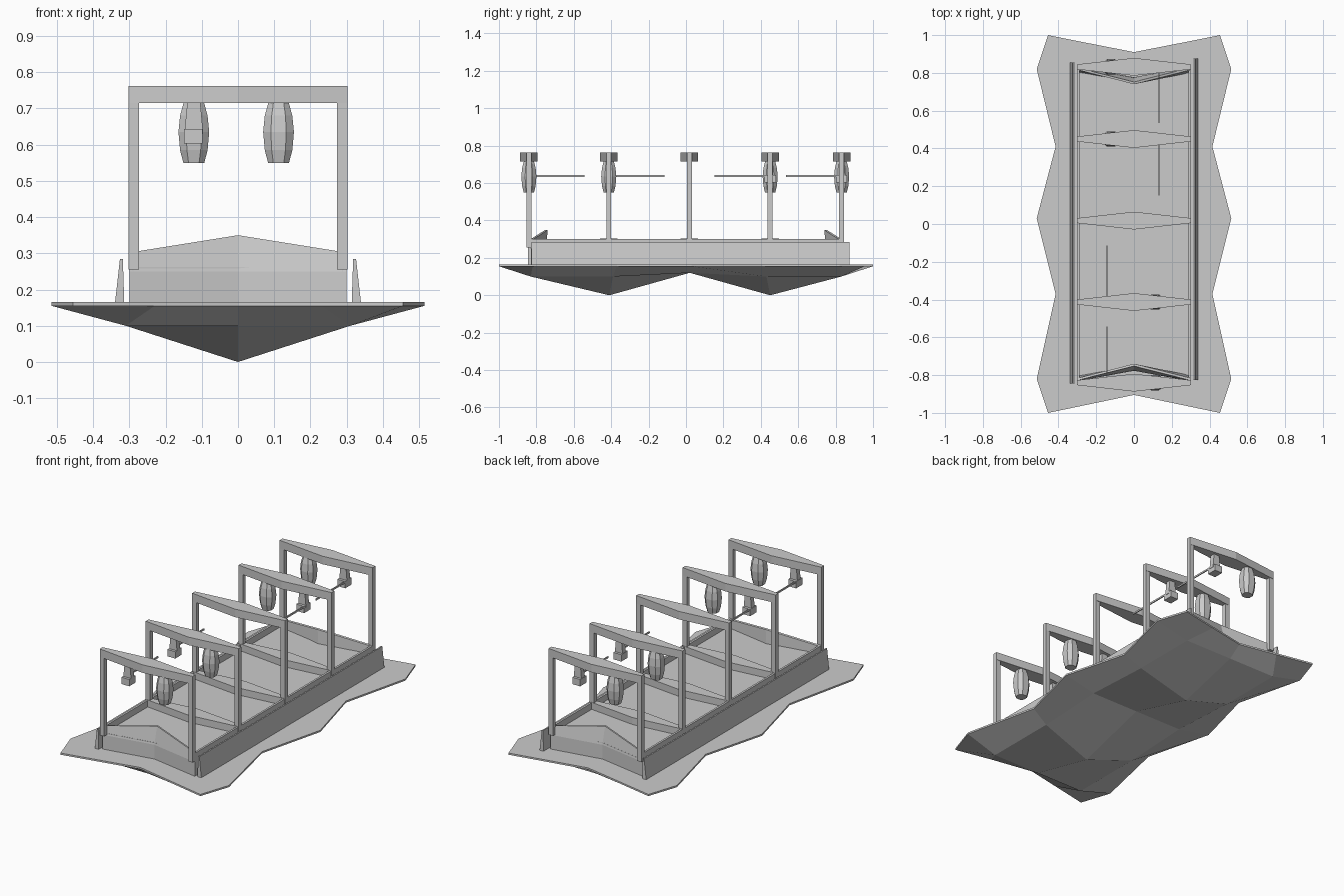
import bpy, bmesh, math

if "Cube" in bpy.data.objects:
    bpy.data.objects.remove(bpy.data.objects["Cube"])


def finish(name, bm):
    bmesh.ops.recalc_face_normals(bm, faces=bm.faces[:])
    me = bpy.data.meshes.new(name)
    bm.to_mesh(me)
    bm.free()
    ob = bpy.data.objects.new(name, me)
    bpy.context.collection.objects.link(ob)
    return ob


def loft(name, rings):
    """Solid skinned through closed rings of equal length, capped at both ends."""
    bm = bmesh.new()
    vs = [[bm.verts.new(p) for p in r] for r in rings]
    n = len(vs[0])
    for a, b in zip(vs, vs[1:]):
        for i in range(n):
            j = (i + 1) % n
            bm.faces.new((a[i], a[j], b[j], b[i]))
    bm.faces.new(vs[0])
    bm.faces.new(vs[-1])
    return finish(name, bm)


def prism(name, plan, z0, z1):
    return loft(name, [[(x, y, z) for x, y in plan] for z in (z0, z1)])


def box(name, x0, x1, y0, y1, z0, z1):
    return prism(name, [(x0, y0), (x1, y0), (x1, y1), (x0, y1)], z0, z1)


# hull: faceted underside with two keel peaks and a thin zigzag rim
RIM = 0.155
rows = [
    [(0.455, -1.0, RIM), (0.23, -0.953, RIM), (0, -0.905, RIM)],
    [(0.515, -0.82, RIM), (0.31, -0.83, 0.1), (0, -0.83, 0.1)],
    [(0.415, -0.37, RIM), (0.31, -0.39, 0.1), (0, -0.41, 0.0)],
    [(0.515, 0.03, RIM), (0.31, 0.02, 0.12), (0, 0.02, 0.12)],
    [(0.415, 0.41, RIM), (0.31, 0.43, 0.1), (0, 0.45, 0.0)],
    [(0.515, 0.82, RIM), (0.31, 0.83, 0.1), (0, 0.83, 0.1)],
    [(0.455, 1.0, RIM), (0.23, 0.955, RIM), (0, 0.91, RIM)],
]
bm = bmesh.new()
grid = []
for r in rows:
    full = r + [(-x, y, z) for x, y, z in reversed(r[:2])]
    grid.append([bm.verts.new(p) for p in full])
for a, b in zip(grid, grid[1:]):
    for i in range(4):
        bm.faces.new((a[i], a[i + 1], b[i + 1], b[i]))
border = [e for e in bm.edges if e.is_boundary]
new = bmesh.ops.extrude_edge_only(bm, edges=border)["geom"]
for v in new:
    if isinstance(v, bmesh.types.BMVert):
        v.co.z = RIM + 0.01
bmesh.ops.holes_fill(bm, edges=[e for e in bm.edges if e.is_boundary], sides=0)
finish("hull", bm)

# platform with notched ends
prism("platform", [(-0.3, -0.83), (0, -0.775), (0.3, -0.83),
                   (0.3, 0.83), (0, 0.775), (-0.3, 0.83)], 0.15, 0.262)

# raised lips at both ends
for label, s in (("front", -1), ("back", 1)):
    rings = []
    for x, yb, yt, zt in ((-0.3, 0.832, 0.828, 0.302), (0, 0.777, 0.752, 0.35),
                          (0.3, 0.832, 0.828, 0.302)):
        rings.append([(x, s * yb, 0.25), (x, s * yt, zt),
                      (x, s * (yt - 0.012), zt - 0.002), (x, s * (yb - 0.03), 0.25)])
    loft(label + "_lip", rings)

# side curbs and sloped side panels
for label, s in (("left", -1), ("right", 1)):
    box(label + "_curb", *sorted((s * 0.288, s * 0.3)), -0.83, 0.83, 0.25, 0.3)
    y0, y1 = (-0.845, 0.855) if s < 0 else (-0.825, 0.875)
    loft(label + "_side_panel", [[(s * x, y, z) for x, z in
         ((0.314, 0.16), (0.34, 0.16), (0.326, 0.285), (0.318, 0.285))]
         for y in (y0, y1)])

# portal frames with kite-shaped beams
frames = [-0.84, -0.413, 0.018, 0.45, 0.832]
for k, y in enumerate(frames):
    plan = [(-0.302, y - 0.013), (0, y - 0.047), (0.302, y - 0.013),
            (0.302, y + 0.013), (0, y + 0.047), (-0.302, y + 0.013)]
    prism(f"top_beam_{k}", plan, 0.715, 0.762)
    if 0 < k < 4:
        prism(f"floor_beam_{k}", plan, 0.255, 0.303)
    for label, s in (("left", -1), ("right", 1)):
        box(f"{label}_post_{k}", *sorted((s * 0.274, s * 0.302)),
            y - 0.013, y + 0.013, 0.255, 0.72)


def pod(name, cx, cy):
    rings = []
    for z, r in ((0.55, 0.029), (0.585, 0.038), (0.635, 0.0425),
                 (0.68, 0.038), (0.717, 0.028)):
        c = r * 0.5
        rings.append([(cx + x, cy + y * 0.95, z) for x, y in
                      ((r, -c), (r, c), (c, r), (-c, r), (-r, c), (-r, -c), (-c, -r), (c, -r))])
    loft(name, rings)


# hanging pods, brackets and inward rods; swapped sides at the back
for k in (0, 1, 3, 4):
    y = frames[k]
    d = 1 if k < 2 else -1
    px = 0.112 if d > 0 else -0.122
    bx = -0.122 if d > 0 else 0.112
    pod(f"pod_{k}", px, y)
    loft(f"hanger_{k}", [[(bx + x, y + v, z) for x, v in
         ((-w, -0.015), (w, -0.015), (w, 0.015), (-w, 0.015))]
         for z, w in ((0.63, 0.026), (0.717, 0.018))])
    box(f"bracket_{k}", bx - 0.027, bx + 0.024, y - 0.03, y + 0.03, 0.603, 0.643)
    rx = bx - d * 0.02
    box(f"rod_{k}", rx - 0.003, rx + 0.003, *sorted((y, y + d * 0.298)), 0.633, 0.643)
